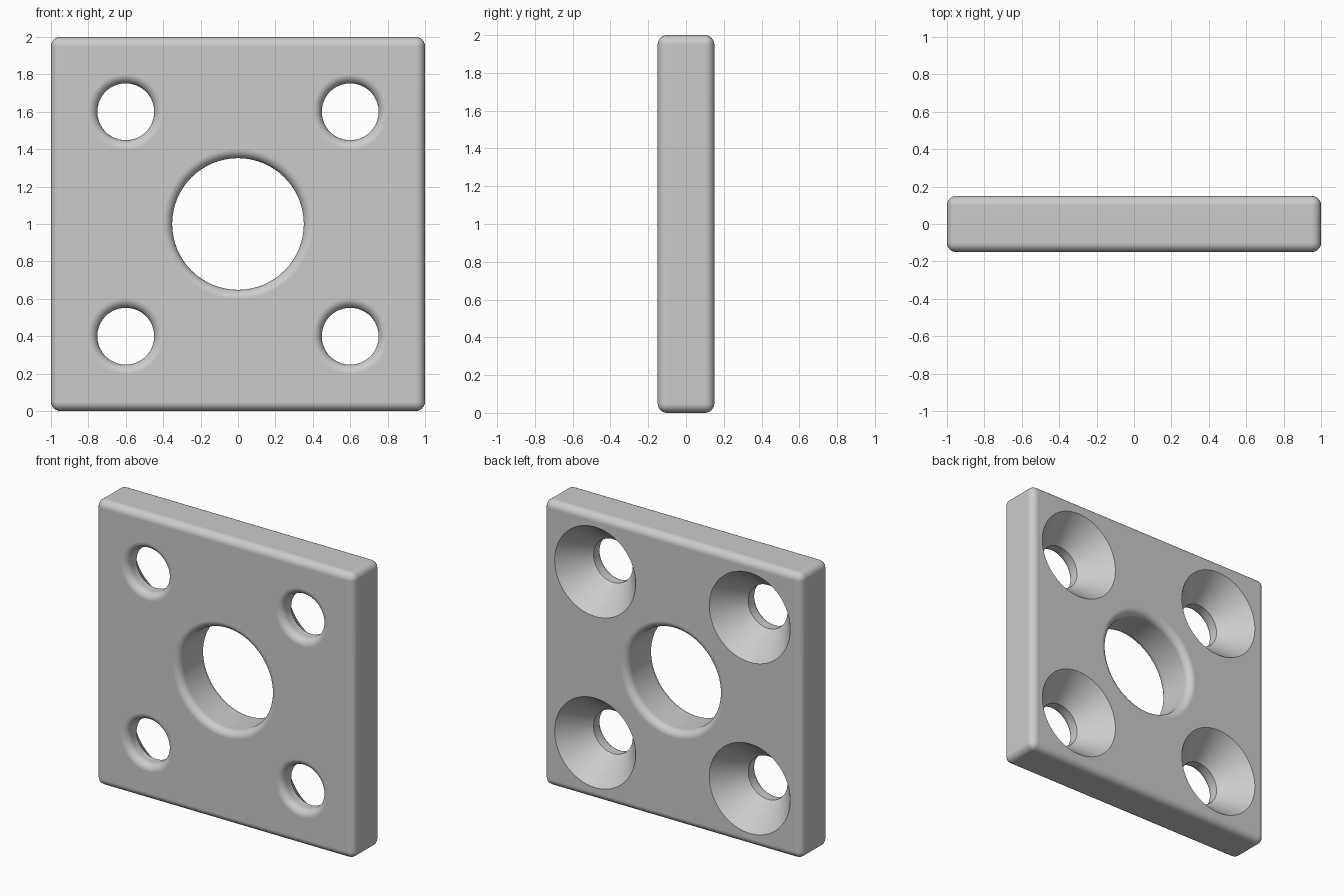
import bpy
import bmesh
import math
from mathutils import Matrix

cube = bpy.data.objects.get("Cube")
if cube:
    bpy.data.objects.remove(cube, do_unlink=True)

HALF_T = 0.15      # half the plate thickness
FILLET = 0.05      # edge rounding
STEPS = 6          # segments per rounding
SIDES = 64
OUT = 0.1          # cutter overshoot beyond the faces

grey = bpy.data.materials.new("light_grey")
grey.use_nodes = True
colour = (0.6, 0.6, 0.6, 1)
grey.diffuse_color = colour
grey.node_tree.nodes["Principled BSDF"].inputs["Base Color"].default_value = colour


def add_object(name, bm):
    mesh = bpy.data.meshes.new(name)
    bmesh.ops.recalc_face_normals(bm, faces=bm.faces)
    bm.to_mesh(mesh)
    bm.free()
    mesh.materials.append(grey)
    obj = bpy.data.objects.new(name, mesh)
    bpy.context.collection.objects.link(obj)
    return obj


def flare(radius, side):
    """Rounded mouth from the bore out past the face; side -1 front, 1 back."""
    points = []
    for i in range(STEPS + 1):
        a = math.pi / 2 * i / STEPS
        points.append((radius + FILLET * (1 - math.cos(a)),
                       side * (HALF_T - FILLET + FILLET * math.sin(a))))
    return points + [(radius + FILLET, side * (HALF_T + OUT))]


def lathe_cutter(name, profile, x, z):
    """Spin an (r, y) profile about the y axis and close both ends."""
    bm = bmesh.new()
    rings = []
    for r, y in profile:
        rings.append([bm.verts.new((x + r * math.cos(t), y, z + r * math.sin(t)))
                      for t in (2 * math.pi * k / SIDES for k in range(SIDES))])
    for a, b in zip(rings, rings[1:]):
        for k in range(SIDES):
            n = (k + 1) % SIDES
            bm.faces.new((a[k], a[n], b[n], b[k]))
    bm.faces.new(rings[0])
    bm.faces.new(rings[-1])
    obj = add_object(name, bm)
    obj.hide_render = True
    return obj


# Plate with all edges rounded
bm = bmesh.new()
bmesh.ops.create_cube(bm, size=1, matrix=Matrix.Translation((0, 0, 1))
                      @ Matrix.Diagonal((2, 2 * HALF_T, 2, 1)))
bmesh.ops.bevel(bm, geom=bm.edges[:], offset=FILLET, segments=STEPS,
                profile=0.5, affect='EDGES')
plate = add_object("mounting_plate", bm)

# Centre bore, rounded at both mouths
bore = flare(0.352, -1)[::-1] + flare(0.352, 1)
cutters = [lathe_cutter("centre_bore_cutter", bore, 0, 1)]

# Corner screw holes: rounded at the front, countersunk at the back
SINK_R, SINK_DEPTH, HOLE_R = 0.314, 0.2, 0.152
screw = flare(HOLE_R, -1)[::-1] + [(HOLE_R, HALF_T - SINK_DEPTH),
                                   (SINK_R, HALF_T), (SINK_R, HALF_T + OUT)]
for x in (-0.6, 0.6):
    for z in (0.4, 1.6):
        cutters.append(lathe_cutter("screw_hole_cutter", screw, x, z))

bpy.ops.object.select_all(action='DESELECT')
plate.select_set(True)
bpy.context.view_layer.objects.active = plate
for cutter in cutters:
    mod = plate.modifiers.new("cut", 'BOOLEAN')
    mod.operation = 'DIFFERENCE'
    mod.solver = 'EXACT'
    mod.object = cutter
    bpy.ops.object.modifier_apply(modifier=mod.name)
for cutter in cutters:
    bpy.data.objects.remove(cutter, do_unlink=True)

# Smooth roundings, crisp countersinks, flat faces
bpy.ops.object.shade_smooth_by_angle(angle=math.radians(30))
weighted = plate.modifiers.new("weighted_normals", 'WEIGHTED_NORMAL')
weighted.keep_sharp = True
